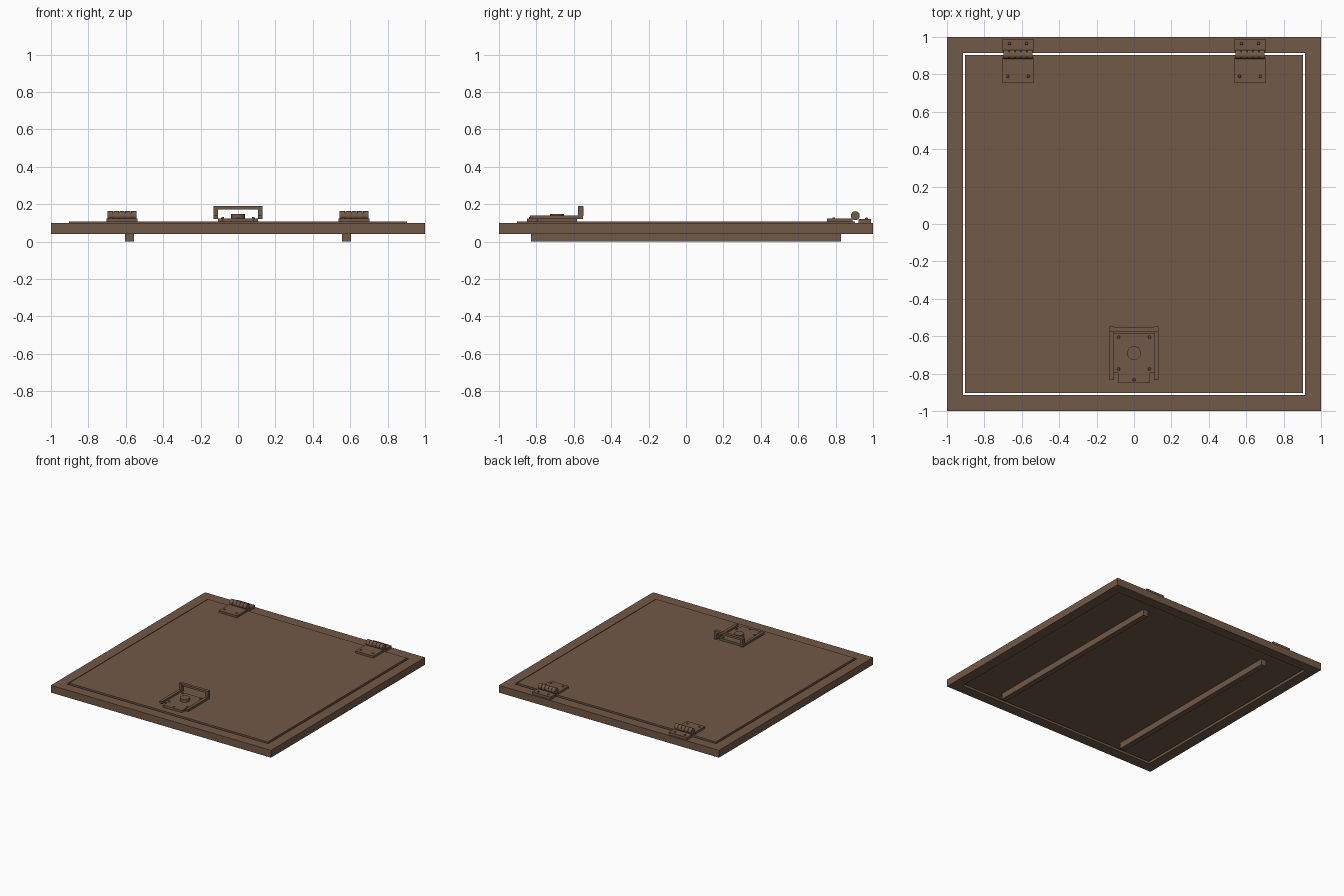
import bpy, bmesh, math
from mathutils import Matrix

if "Cube" in bpy.data.objects:
    bpy.data.objects.remove(bpy.data.objects["Cube"])

brown = bpy.data.materials.new("brown")
brown.diffuse_color = (0.17, 0.10, 0.063, 1)
brown.use_nodes = True
brown.node_tree.nodes["Principled BSDF"].inputs["Base Color"].default_value = brown.diffuse_color


def finish(name, bm):
    bmesh.ops.recalc_face_normals(bm, faces=bm.faces)
    me = bpy.data.meshes.new(name)
    bm.to_mesh(me)
    bm.free()
    me.materials.append(brown)
    ob = bpy.data.objects.new(name, me)
    bpy.context.collection.objects.link(ob)
    return ob


def add_box(bm, x0, x1, y0, y1, z0, z1):
    m = Matrix.Translation(((x0 + x1) / 2, (y0 + y1) / 2, (z0 + z1) / 2))
    bmesh.ops.create_cube(bm, size=1, matrix=m @ Matrix.Diagonal((x1 - x0, y1 - y0, z1 - z0, 1)))


def box(name, *b):
    bm = bmesh.new()
    add_box(bm, *b)
    return finish(name, bm)


def add_cyl(bm, loc, r, h, n=16, axis='Z', r2=None):
    rot = Matrix.Rotation(math.pi / 2, 4, 'Y') if axis == 'X' else Matrix()
    bmesh.ops.create_cone(bm, cap_ends=True, segments=n, radius1=r, radius2=r if r2 is None else r2,
                          depth=h, matrix=Matrix.Translation(loc) @ rot)


def prism(name, outline, z0, z1, hole=None):
    """Extrude an outline upward; an optional hole with as many points makes a ring."""
    bm = bmesh.new()
    a = [bm.verts.new((x, y, z0)) for x, y in outline]
    if hole:
        b = [bm.verts.new((x, y, z0)) for x, y in hole]
        n = len(a)
        faces = [bm.faces.new((a[i], a[(i + 1) % n], b[(i + 1) % n], b[i])) for i in range(n)]
    else:
        faces = [bm.faces.new(a)]
    ext = bmesh.ops.extrude_face_region(bm, geom=faces)["geom"]
    bmesh.ops.translate(bm, vec=(0, 0, z1 - z0), verts=[g for g in ext if isinstance(g, bmesh.types.BMVert)])
    return finish(name, bm)


def screws(name, points, z):
    bm = bmesh.new()
    for x, y in points:
        add_cyl(bm, (x, y, z + 0.001), 0.009, 0.008, 10, r2=0.006)
    return finish(name, bm)


def square(s):
    return [(-s, -s), (s, -s), (s, s), (-s, s)]


# Frame, door panel and battens underneath
prism("frame", square(1.0), 0.04, 0.10, square(0.915))
box("door_panel", -0.903, 0.903, -0.903, 0.903, 0.05, 0.107)
for side, x in (("left", -0.58), ("right", 0.58)):
    box(side + "_batten", x - 0.023, x + 0.023, -0.829, 0.829, 0.0, 0.051)

# Hinges: two leaves, five knuckles on a pin, four screws
for side, x in (("left", -0.62), ("right", 0.62)):
    w = 0.082
    box(side + "_hinge_door_leaf", x - w, x + w, 0.755, 0.89, 0.106, 0.124)
    box(side + "_hinge_frame_leaf", x - w, x + w, 0.922, 0.99, 0.099, 0.122)
    bm = bmesh.new()
    step = 0.156 / 5
    for i in range(5):
        add_cyl(bm, (x + (i - 2) * step, 0.905, 0.139), 0.024, step - 0.003, 16, 'X')
    add_cyl(bm, (x, 0.905, 0.139), 0.018, 0.15, 12, 'X')
    finish(side + "_hinge_knuckles", bm)
    screws(side + "_hinge_door_screws", [(x - 0.055, 0.79), (x + 0.055, 0.79)], 0.125)
    screws(side + "_hinge_frame_screws", [(x - 0.045, 0.965), (x + 0.045, 0.965)], 0.123)

# Latch plate with a narrower tongue at the front
prism("latch_plate", [(-0.086, -0.85), (0.086, -0.85), (0.086, -0.797), (0.107, -0.797),
                      (0.107, -0.583), (-0.107, -0.583), (-0.107, -0.797), (-0.086, -0.797)], 0.106, 0.125)
screws("latch_screws", [(sx * 0.082, y) for sx in (-1, 1) for y in (-0.605, -0.775)] + [(0, -0.832)], 0.126)
bm = bmesh.new()
add_cyl(bm, (0, -0.69, 0.136), 0.037, 0.026, 20)
finish("latch_knob", bm)

# Pull handle: two flat arms, two posts and a crossbar
bm = bmesh.new()
for s in (-1, 1):
    x0, x1 = sorted((s * 0.107, s * 0.131))
    add_box(bm, x0, x1, -0.833, -0.55, 0.122, 0.140)
    add_box(bm, x0, x1, -0.578, -0.548, 0.138, 0.188)
add_box(bm, -0.131, 0.131, -0.577, -0.552, 0.173, 0.190)
finish("pull_handle", bm)

# Smooth the round parts only
for ob in bpy.context.collection.objects:
    ob.select_set(ob.name.endswith(("knuckles", "knob", "screws")))
    if ob.select_get():
        bpy.context.view_layer.objects.active = ob
bpy.ops.object.shade_smooth_by_angle(angle=math.radians(35))
